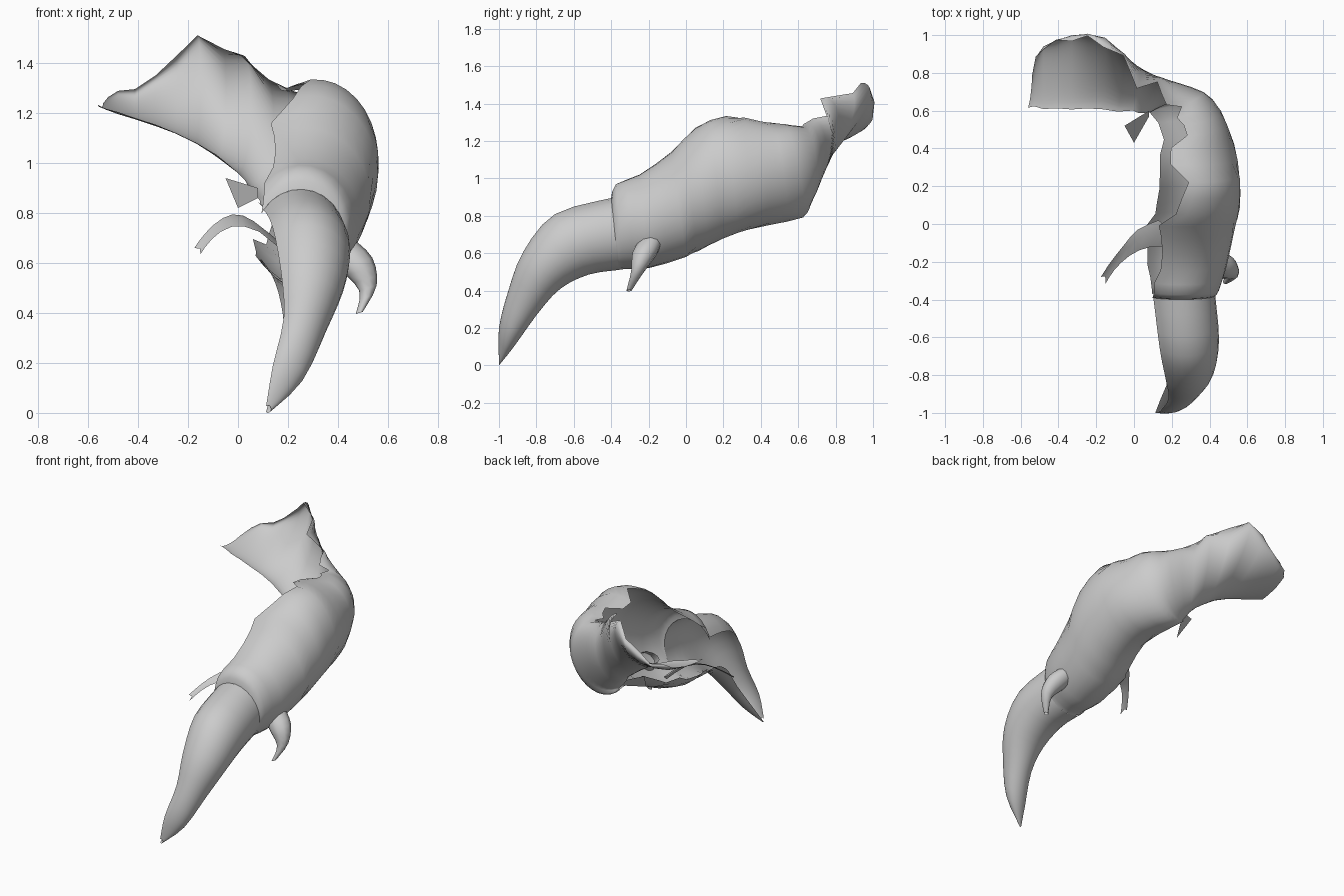
import bpy, math, random
from mathutils import Vector

if "Cube" in bpy.data.objects:
    bpy.data.objects.remove(bpy.data.objects["Cube"])

random.seed(4)


def make(name, rows, closed=False):
    """Skin equally long point rows into a smooth surface."""
    n = len(rows[0])
    faces = []
    for i in range(len(rows) - 1):
        for j in range(n if closed else n - 1):
            k = (j + 1) % n
            faces.append((i * n + j, i * n + k, (i + 1) * n + k, (i + 1) * n + j))
    me = bpy.data.meshes.new(name)
    me.from_pydata([tuple(p) for r in rows for p in r], [], faces)
    me.update()
    me.polygons.foreach_set("use_smooth", [True] * len(faces))
    bpy.context.collection.objects.link(bpy.data.objects.new(name, me))


def smooth_path(keys, steps):
    """Catmull-Rom interpolation of tuples of numbers."""
    res = []
    for i in range(len(keys) - 1):
        a, b, c, d = keys[max(i - 1, 0)], keys[i], keys[i + 1], keys[min(i + 2, len(keys) - 1)]
        for s in range(steps):
            t = s / steps
            res.append([0.5 * (2 * q + (r - p) * t + (2 * p - 5 * q + 4 * r - w) * t * t
                               + (3 * q - p - 3 * r + w) * t ** 3)
                        for p, q, r, w in zip(a, b, c, d)])
    return res + [list(keys[-1])]


def trunk(yb, zb, yt, zt, cx, rx):
    """Section across the tail or body: bottom, outer and top points."""
    return [cx, yb, zb, cx + rx, (yb + yt) / 2, (zb + zt) / 2, cx, yt, zt]


def neck(x, dx, zb, yo, yt, zt):
    """Section of the part turning to the left."""
    return [x, .62, zb, x + dx, yo, (zb + zt) / 2 - .02, x + dx / 2, yt, zt]


def arc_row(k, a, b, cols=20):
    """Open elliptical arc through a section."""
    bot, out, top = Vector(k[0:3]), Vector(k[3:6]), Vector(k[6:9])
    c = (bot + top) / 2
    u, v = out - c, (top - bot) / 2
    ts = [math.radians(a + (b - a) * j / cols) for j in range(cols + 1)]
    return [c + u * math.cos(t) + v * math.sin(t) for t in ts]


# Tail: curved horn with a narrow slit on the left
tail = [trunk(*s) for s in (
    (-1, 0, -1, .03, .12, .012), (-.92, .1, -1, .2, .19, .075),
    (-.79, .28, -.95, .4, .255, .1), (-.67, .41, -.87, .61, .28, .145),
    (-.52, .485, -.7, .81, .275, .175), (-.36, .51, -.4, .895, .25, .18))]
path = smooth_path(tail, 3)
make("tail", [arc_row(k, -130 - i, 130 + i) for i, k in enumerate(path)])

# Body shell: torn open on the left, turning into the neck sheet
body = [trunk(*s) for s in (
    (-.36, .51, -.4, .895, .25, .18), (-.33, .515, -.375, .97, .255, .195),
    (-.2, .52, -.25, 1.02, .26, .23),
    (0, .58, -.08, 1.14, .27, .26), (.12, .64, .05, 1.27, .29, .27),
    (.28, .71, .22, 1.335, .31, .25), (.45, .75, .4, 1.305, .28, .25))]
body += [neck(*s) for s in (
    (.18, .27, .79, .61, .53, 1.29), (.14, .22, .83, .7, .62, 1.28),
    (.08, .14, .88, .745, .68, 1.32), (0, .05, .96, .8, .75, 1.43),
    (-.17, .02, 1.08, .9, .95, 1.51), (-.33, 0, 1.15, .9, .97, 1.35),
    (-.48, 0, 1.2, .85, .92, 1.29), (-.56, .02, 1.23, .77, .84, 1.28))]
path = smooth_path(body, 2)
last = len(path) - 1
rows = []
for i, k in enumerate(path):
    f = i / last
    a, b = -150 + 60 * f, max(150 - 135 * f, 112 - 22 * f)
    if i > 3:  # ragged edges
        a += random.uniform(-8, 8)
        b += random.uniform(-12, 12)
    if f > .62 and i % 2:  # deep notches along the neck sheet
        b -= 26
    rows.append(arc_row(k, a, b if i < last else 10))
make("torn_body_shell", rows)

# Right leg: tapering tube hanging from the flank (x, y, z, radius)
rows = []
for x, y, z, r in smooth_path([(.4, -.18, .68, .06), (.47, -.22, .6, .068),
                               (.52, -.26, .5, .035), (.485, -.305, .4, .014)], 3):
    rows.append([Vector((x + r * math.cos(t), y + r * math.sin(t), z + .3 * r * math.cos(t)))
                 for t in (math.tau * j / 10 for j in range(10))])
make("right_leg", rows, True)

# Left leg: only a thin torn strip survives (upper edge x, y, z, width)
strip = []
for x, y, z, w in smooth_path([(.13, .02, .7, .2), (.02, -.03, .79, .13), (-.06, -.12, .78, .07),
                               (-.13, -.21, .72, .05), (-.175, -.28, .66, .05)], 2):
    a = Vector((x, y, z))
    b = a + Vector((.5, -.7, -.5)) * w
    strip.append([a, (a + b) / 2 + Vector((.01, .02, .01)), b])
make("left_leg_strip", strip)

# Loose flap beneath the neck
make("loose_flap", [[Vector((-.05, .52, .94)), Vector((0, .43, .82))],
                    [Vector((.08, .6, .9)), Vector((.08, .57, .86))]])
